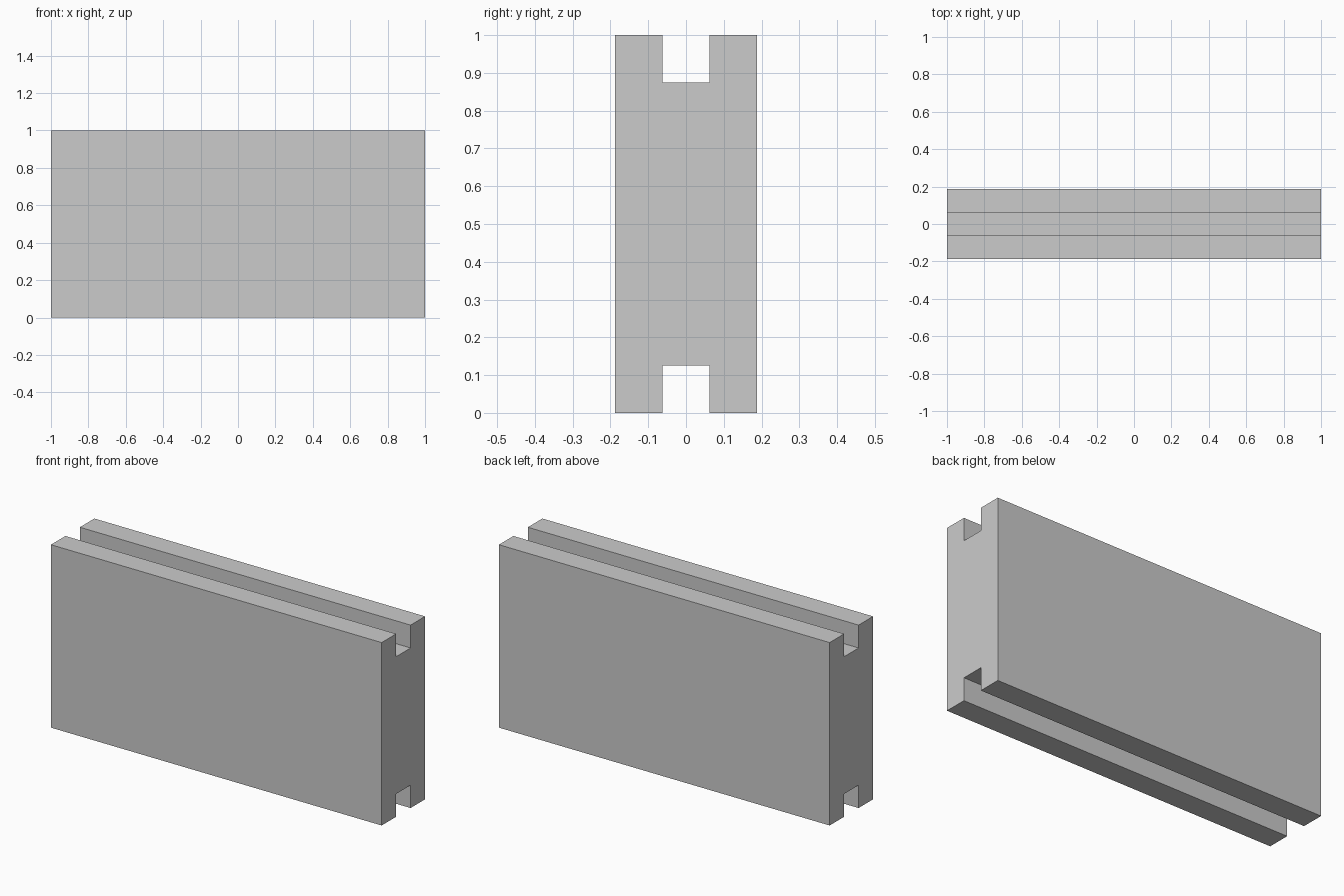
import bpy
import bmesh

if "Cube" in bpy.data.objects:
    bpy.data.objects.remove(bpy.data.objects["Cube"])

LENGTH = 2.0      # along x
HALF_W = 0.1875   # half thickness along y
HEIGHT = 1.0
SLOT = 0.0625     # half width of the grooves
DEPTH = 0.125     # groove depth

# Half of the H-shaped end profile (y, z), mirrored to the other side
right = [(HALF_W, 0), (HALF_W, HEIGHT), (SLOT, HEIGHT), (SLOT, HEIGHT - DEPTH)]
left = [(-y, z) for y, z in reversed(right)]
profile = right + left + [(-SLOT, 0), (-SLOT, DEPTH), (SLOT, DEPTH), (SLOT, 0)]

# Extrude the profile along the length of the panel
bm = bmesh.new()
end = bm.faces.new([bm.verts.new((-LENGTH / 2, y, z)) for y, z in profile])
result = bmesh.ops.extrude_face_region(bm, geom=[end], use_keep_orig=True)
moved = [v for v in result["geom"] if isinstance(v, bmesh.types.BMVert)]
bmesh.ops.translate(bm, verts=moved, vec=(LENGTH, 0, 0))
bmesh.ops.recalc_face_normals(bm, faces=bm.faces)

mesh = bpy.data.meshes.new("grooved_panel")
bm.to_mesh(mesh)
bm.free()
panel = bpy.data.objects.new("grooved_panel", mesh)
bpy.context.collection.objects.link(panel)
